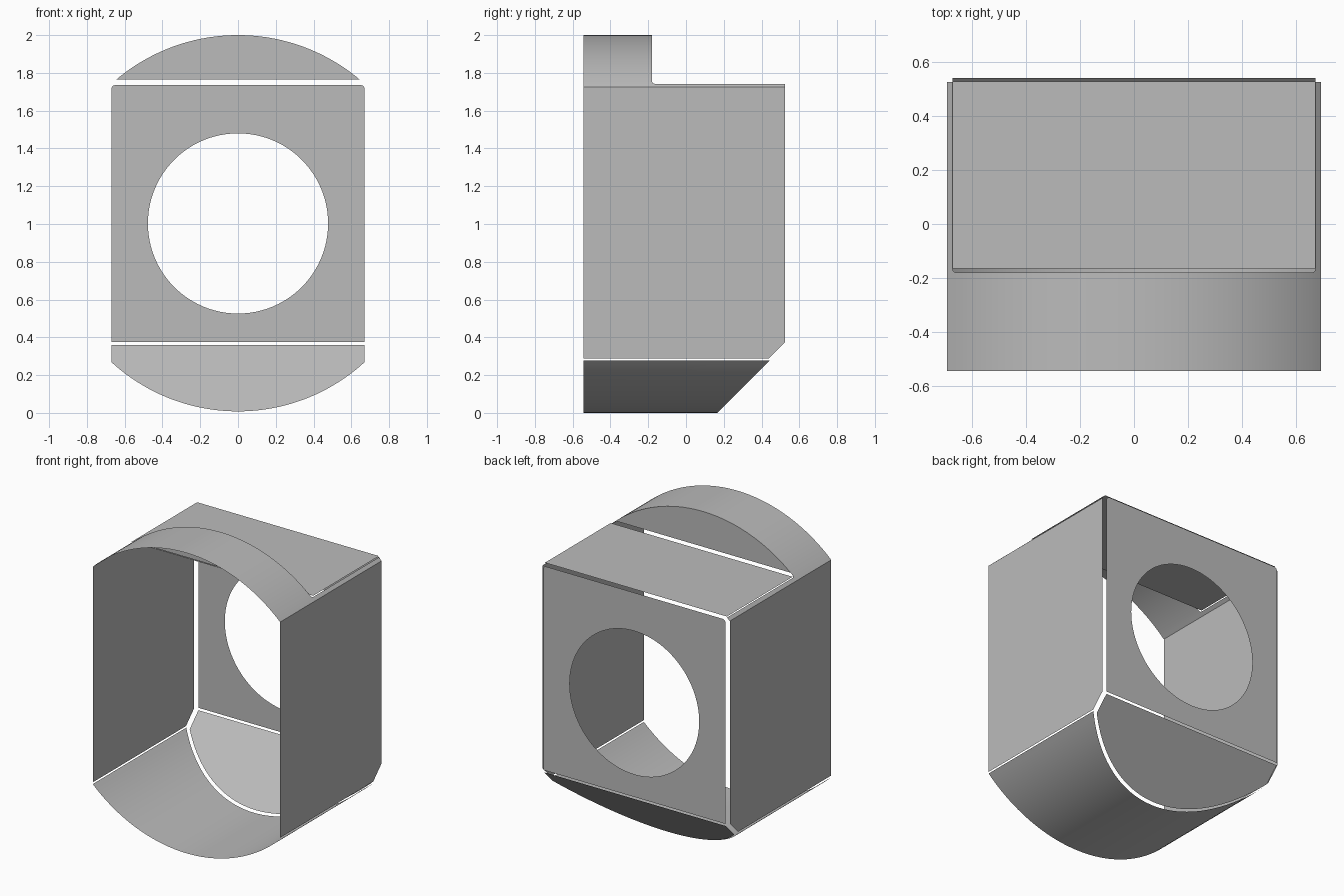
import bpy, bmesh
from math import sin, cos, asin, pi, sqrt

cube = bpy.data.objects.get("Cube")
if cube:
    bpy.data.objects.remove(cube)

grey = bpy.data.materials.new("plain_grey")
grey.use_nodes = True
colour = (0.5, 0.5, 0.5, 1)
grey.diffuse_color = colour
grey.node_tree.nodes["Principled BSDF"].inputs["Base Color"].default_value = colour

W, IN_W = 0.69, 0.67          # outer wall and inner panel half widths
FRONT, BACK, STEP = -0.5425, 0.5425, -0.18
R, FILLET, TOP_Z = 1.0, 0.015, 1.75


def finish(name, bm, outward):
    """Orient every face towards the outward direction and add the object."""
    bm.normal_update()
    for f in bm.faces:
        if sum(a * b for a, b in zip(f.normal, outward)) < 0:
            f.normal_flip()
    mesh = bpy.data.meshes.new(name)
    bm.to_mesh(mesh)
    bm.free()
    mesh.materials.append(grey)
    obj = bpy.data.objects.new(name, mesh)
    bpy.context.collection.objects.link(obj)
    return obj


def sheet(name, loops, outward):
    """Flat sheet bounded by an outline and optional hole loops."""
    bm = bmesh.new()
    edges = []
    for loop in loops:
        vs = [bm.verts.new(p) for p in loop]
        edges += [bm.edges.new((a, b)) for a, b in zip(vs, vs[1:] + vs[:1])]
    if len(loops) == 1:
        bm.faces.new(vs)
    else:
        bmesh.ops.triangle_fill(bm, edges=edges, use_beauty=True)
    return finish(name, bm, outward)


def arc_points(radius, half, n=48):
    """Points (x, height above axis) along an arc centred on x = 0."""
    a = asin(half / radius)
    return [(radius * sin(t), radius * cos(t))
            for t in (-a + 2 * a * i / n for i in range(n + 1))]


def curved_shell(name, strips, side):
    """Curved sheet made of strips, each a list of (x, z) and a rear edge rule."""
    bm = bmesh.new()
    for pts, rear in strips:
        rows = [(bm.verts.new((x, FRONT, z)), bm.verts.new((x, rear(x, z), z)))
                for x, z in pts]
        for a, b in zip(rows, rows[1:]):
            bm.faces.new((a[0], b[0], b[1], a[1]))
    for f in bm.faces:
        f.smooth = True
    return finish(name, bm, (0, 0, side))


# Side walls with a clipped lower rear corner
profile = [(FRONT, 0.288), (0.438, 0.288), (0.525, 0.375), (0.525, 1.724), (FRONT, 1.724)]
for name, s in (("left_wall", 1), ("right_wall", -1)):
    sheet(name, [[(s * W, y, z) for y, z in profile]], (s, 0, 0))

# Back panel with rounded upper corners and a round opening
outline = [(-IN_W, 0.375), (IN_W, 0.375)]
for s in (1, -1):
    corner = [(s * (IN_W - 0.02 + 0.02 * cos(t)), 1.715 + 0.02 * sin(t))
              for t in (pi / 2 * i / 6 for i in range(7))]
    outline += corner[::s]
hole = [(0.477 * cos(2 * pi * i / 96), 1.003 + 0.477 * sin(2 * pi * i / 96)) for i in range(96)]
sheet("back_panel", [[(x, BACK, z) for x, z in loop] for loop in (outline, hole)], (0, 1, 0))

# Sloping lower rear panel with a curved bottom edge
slope = [(x, 1 - h) for x, h in arc_points(0.992, IN_W)]
slope += [(IN_W, 0.36), (-IN_W, 0.36)]
sheet("sloping_panel", [[(x, z + 0.18, z) for x, z in slope]], (0, 1, -1))

# Flat rear top and the upright step in front of it
sheet("top_panel", [[(-IN_W, STEP + FILLET, TOP_Z), (IN_W, STEP + FILLET, TOP_Z),
                     (IN_W, 0.527, TOP_Z), (-IN_W, 0.527, TOP_Z)]], (0, 0, 1))
sheet("step_face", [[(x, STEP, 1 + h) for x, h in arc_points(R, sqrt(R - 0.765 ** 2))]],
      (0, 1, 0))

# Curved floor, cut at an angle at the rear
curved_shell("curved_floor", [([(x, 1 - h) for x, h in arc_points(R, W)],
                               lambda x, z: z + 0.165)], -1)


# Curved roof over the front, with narrow side strips running to the back
def roof_edge(x, z):
    d = max(0, abs(x) - (IN_W - FILLET))
    return STEP + FILLET - sqrt(max(0, FILLET ** 2 - d ** 2))


def roof_strip(xs):
    return [(x, 1 + sqrt(R - x * x)) for x in xs]


inner = IN_W - FILLET
corner_xs = [inner + FILLET * sin(pi / 2 * i / 6) for i in range(7)]
middle = [x for x, h in arc_points(R, inner)]
roof_xs = [-x for x in corner_xs[:0:-1]] + middle + corner_xs[1:]
strips = [(roof_strip(roof_xs), roof_edge)]
for s in (1, -1):
    strips.append((roof_strip([s * IN_W, s * 0.68, s * W]), lambda x, z: 0.525))
curved_shell("curved_roof", strips, 1)
